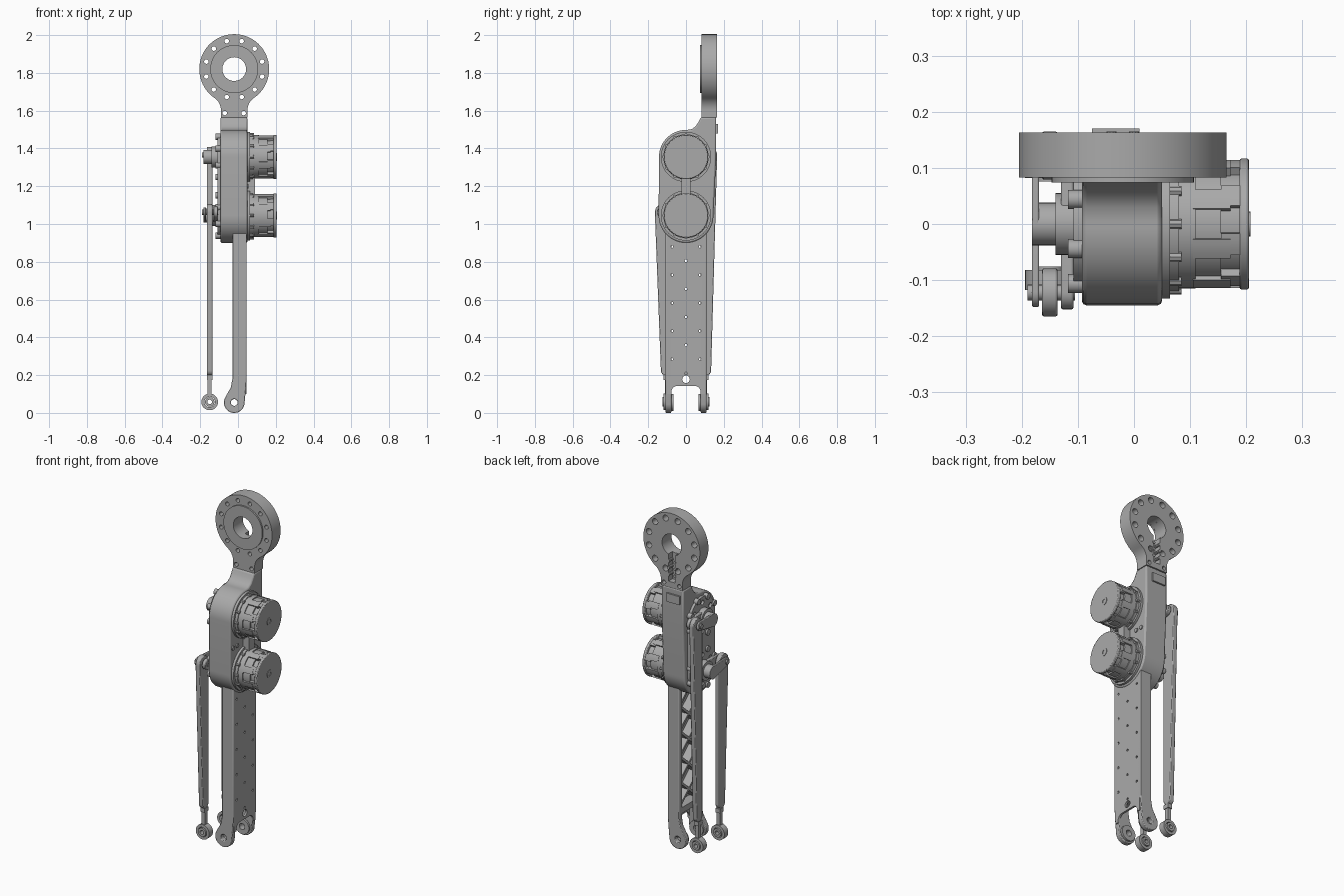
import bpy, bmesh
from math import cos, sin, pi, radians, degrees, atan2, acos, hypot

cube = bpy.data.objects.get("Cube")
if cube:
    bpy.data.objects.remove(cube)

grey = bpy.data.materials.new("machined grey")
grey.use_nodes = True
grey.diffuse_color = (0.4, 0.4, 0.4, 1)
grey.node_tree.nodes["Principled BSDF"].inputs["Base Color"].default_value = grey.diffuse_color
parts = []


def arc(u, v, r, a0, a1, n=16):
    angles = [radians(a0 + (a1 - a0) * i / n) for i in range(n + 1)]
    return [(u + r * cos(a), v + r * sin(a)) for a in angles]


def circle(u, v, r, n=24):
    return arc(u, v, r, 0, 360, n)[:-1]


def ring_of(u, v, r, count, start=0):
    return arc(u, v, r, start, start + 360, count)[:-1]


def capsule(u0, v0, r0, u1, v1, r1):
    """Outline wrapped around two circles."""
    a = degrees(atan2(v1 - v0, u1 - u0))
    b = degrees(acos((r0 - r1) / hypot(u1 - u0, v1 - v0)))
    return arc(u0, v0, r0, a + b, a + 360 - b) + arc(u1, v1, r1, a - b, a + b)


def box(u0, u1, v0, v1):
    return [(u0, v0), (u1, v0), (u1, v1), (u0, v1)]


def plate(name, axis, lo, hi, outline, holes=(), bevel=0):
    """Extrude an outline with holes along x (drawn in y, z) or y (drawn in x, z)."""
    bm = bmesh.new()

    def place(u, v, w):
        return (w, u, v) if axis == "x" else (u, w, v)

    for loop in [outline, *holes]:
        vs = [bm.verts.new(place(u, v, lo)) for u, v in loop]
        for i, v in enumerate(vs):
            bm.edges.new((vs[i - 1], v))
    if holes:
        bmesh.ops.triangle_fill(bm, edges=bm.edges[:], use_beauty=True)
    else:
        bm.faces.new(bm.verts[:])
    out = bmesh.ops.extrude_face_region(bm, geom=bm.faces[:])["geom"]
    top = [g for g in out if isinstance(g, bmesh.types.BMVert)]
    bmesh.ops.translate(bm, verts=top, vec=place(0, 0, hi - lo))
    bmesh.ops.recalc_face_normals(bm, faces=bm.faces[:])
    mesh = bpy.data.meshes.new(name)
    bm.to_mesh(mesh)
    bm.free()
    mesh.materials.append(grey)
    ob = bpy.data.objects.new(name, mesh)
    bpy.context.collection.objects.link(ob)
    if bevel:
        mod = ob.modifiers.new("edge", "BEVEL")
        mod.width, mod.segments = bevel, 2
        mod.limit_method, mod.angle_limit = "ANGLE", radians(50)
        mod.use_clamp_overlap = False
    parts.append(ob)
    return ob


def disc(name, axis, lo, hi, u, v, r, hole=0, n=24, bevel=0):
    return plate(name, axis, lo, hi, circle(u, v, r, n), [circle(u, v, hole)] if hole else (), bevel)


# hip ring and neck
CX, CZ, NECK = -0.02, 1.82, 1.565
fillet, half = 0.08, 0.07
drop = ((0.185 + fillet) ** 2 - (half + fillet) ** 2) ** 0.5
turn = degrees(atan2(drop, half + fillet))
side = arc(half + fillet, -drop, fillet, 180, 180 - turn, 8)
rim = arc(0, 0, 0.185, -turn, 180 + turn, 60)[1:-1]
shape = [(half, NECK - CZ)] + side + rim + [(-u, v) for u, v in side[::-1]] + [(-half, NECK - CZ)]
shape = [(CX + u, CZ + v) for u, v in shape]
bolts = ring_of(CX, CZ, 0.153, 12, 15)
neck_bolts = [(CX - 0.05, 1.587), (CX + 0.05, 1.587)]
plate("hip_ring_front", "y", 0.083, 0.125, shape,
      [circle(CX, CZ, 0.063, 32)] + [circle(u, v, 0.012, 12) for u, v in bolts + neck_bolts])
keyhole = arc(CX, CZ, 0.063, -70, 250, 30) + [(CX - 0.021, 1.6), (CX + 0.021, 1.6)]
plate("hip_ring_back", "y", 0.125, 0.163, shape,
      [keyhole] + [circle(u, v, 0.018, 12) for u, v in bolts]
      + [circle(u, v, 0.012, 12) for u, v in neck_bolts])
disc("hip_ring_boss", "y", 0.074, 0.084, CX, CZ, 0.127, 0.063, 48)
for z in (1.64, 1.68, 1.72):
    for s in (-1, 1):
        disc("cable_clip", "y", 0.13, 0.165, CX + s * 0.02, z, 0.009, n=10)
plate("cable_guard", "y", 0.15, 0.17, box(CX - 0.055, CX + 0.03, 1.48, 1.53))

# thigh body
UP, LOW = 1.355, 1.045
body = [(0.16, NECK), (0.16, 1.36), (0.15, 1.15)] + arc(0, LOW, 0.145, 0, -180, 32)
body += arc(0, UP, 0.143, 180, 88, 20) + [(0.03, 1.502), (0.05, 1.516), (0.065, 1.538), (0.078, NECK)]
plate("thigh_body", "x", -0.093, 0.05, body, bevel=0.008)
holes = [circle(u, v, 0.014, 12) for z in (UP, LOW) for u, v in ring_of(0, z, 0.085, 6, 30)]
plate("inner_cover", "x", -0.108, -0.092, capsule(0, LOW, 0.118, 0, UP, 0.118), holes)
for z in (UP, LOW):
    for u, v in ring_of(0, z, 0.115, 8, 22.5):
        disc("cover_bolt", "x", -0.118, -0.09, u, v, 0.017, n=12)
for y in (-0.12, -0.08, 0.08, 0.12):
    disc("body_bolt", "x", 0.045, 0.056, y, 1.2, 0.012, n=12)
plate("motor_bridge", "x", 0.045, 0.09, box(-0.025, 0.025, 1.13, 1.27))

# motors
for name, z in (("upper", UP), ("lower", LOW)):
    for lo, hi, r in ((0.045, 0.064, 0.133), (0.064, 0.08, 0.12), (0.08, 0.11, 0.115),
                      (0.11, 0.155, 0.109), (0.155, 0.188, 0.1)):
        disc(name + "_motor_stage", "x", lo, hi, 0, z, r, n=56)
    disc(name + "_motor_cap", "x", 0.188, 0.205, 0, z, 0.117, n=56, bevel=0.004)
    disc(name + "_motor_hub", "x", 0.2, 0.2075, 0, z, 0.022, 0.012)
    for k in range(8):
        a = 45 * k + 22.5
        rib = arc(0, z, 0.117, a - 9, a + 9, 4) + arc(0, z, 0.095, a + 9, a - 9, 4)
        plate(name + "_motor_rib", "x", 0.105, 0.172, rib)
        post = arc(0, z, 0.115, a - 14, a + 6, 4) + arc(0, z, 0.095, a + 6, a - 14, 4)
        plate(name + "_motor_post", "x", 0.155, 0.19, post)
    for u, v in ring_of(0, z, 0.117, 12):
        disc(name + "_motor_screw", "x", 0.06, 0.085, u, v, 0.009, n=8)

# shin: two rails, outer web and lattice
rail = arc(CX, 0.055, 0.055, 150, 350, 24) + [(0.042, 0.13), (0.045, 0.19), (0.045, 1.0),
                                              (-0.03, 1.0), (-0.03, 0.18), (-0.038, 0.135)]
for s, name in ((-1, "front"), (1, "back")):
    lo, hi = sorted((s * 0.078, s * 0.108))
    plate(name + "_shin_rail", "y", lo, hi, rail, [circle(CX, 0.055, 0.018, 20)], 0.004)
    lo, hi = sorted((s * 0.066, s * 0.08))
    disc(name + "_ankle_boss", "y", lo, hi, CX, 0.055, 0.045, 0.018, 32)
web = [(0.1, 0.1), (0.1, 1.0), (-0.1, 1.0), (-0.1, 0.1), (-0.078, 0.1)]
web += arc(-0.045, 0.11, 0.033, 180, 90, 6) + arc(0.045, 0.11, 0.033, 90, 0, 6) + [(0.078, 0.1)]
dots = [circle(0, 0.178, 0.02, 16)]
for i in range(10):
    z = 0.88 - i * 0.0745
    dots += [circle(y, z, 0.007, 8) for y in ((0,) if i % 2 else (-0.075, 0.075))]
plate("shin_web", "x", 0.033, 0.045, web, dots)
for i in range(5):
    z = 0.24 + i * 0.149
    for s in (-1, 1):
        strut = [(-0.085 * s, z - 0.009), (0.085 * s, z + 0.14), (0.085 * s, z + 0.158), (-0.085 * s, z + 0.009)]
        plate("shin_strut", "x", -0.02, 0.034, strut)
plate("shin_foot_block", "x", -0.028, 0.034, box(-0.085, 0.085, 0.2, 0.235))

# cranks and push rods on the inner side
for name, s, z, y1, z1 in (("back", 1, UP, 0.122, 1.365), ("front", -1, LOW, -0.122, 1.062)):
    disc(name + "_crank_hub", "x", -0.14, -0.1, 0, z, 0.055, n=32)
    disc(name + "_crank_axle", "x", -0.182, -0.1, 0, z, 0.038, 0.012, 32)
    plate(name + "_crank_inner", "x", -0.13, -0.108, capsule(0, z, 0.045, y1, z1, 0.03), bevel=0.003)
    plate(name + "_crank_outer", "x", -0.182, -0.169, capsule(0, z, 0.038, y1, z1, 0.026), bevel=0.003)
    disc(name + "_crank_pin", "x", -0.19, -0.105, y1, z1, 0.014, n=16)
    y0 = s * 0.1
    plate(name + "_push_rod", "x", -0.164, -0.136, capsule(y1, z1, 0.043, s * 0.106, 0.225, 0.027), bevel=0.004)
    plate(name + "_rod_collar", "y", y0 - 0.018, y0 + 0.018, box(-0.164, -0.136, 0.175, 0.2))
    plate(name + "_rod_neck", "y", y0 - 0.012, y0 + 0.012, box(-0.161, -0.139, 0.095, 0.205))
    disc(name + "_rod_eye", "y", y0 - 0.018, y0 + 0.018, -0.15, 0.058, 0.044, 0.028, 32)
    disc(name + "_rod_ball", "y", y0 - 0.024, y0 + 0.024, -0.15, 0.058, 0.025, 0.012, 24)

bpy.ops.object.select_all(action="DESELECT")
for ob in parts:
    ob.select_set(True)
bpy.context.view_layer.objects.active = parts[0]
bpy.ops.object.shade_smooth_by_angle(angle=radians(35))
